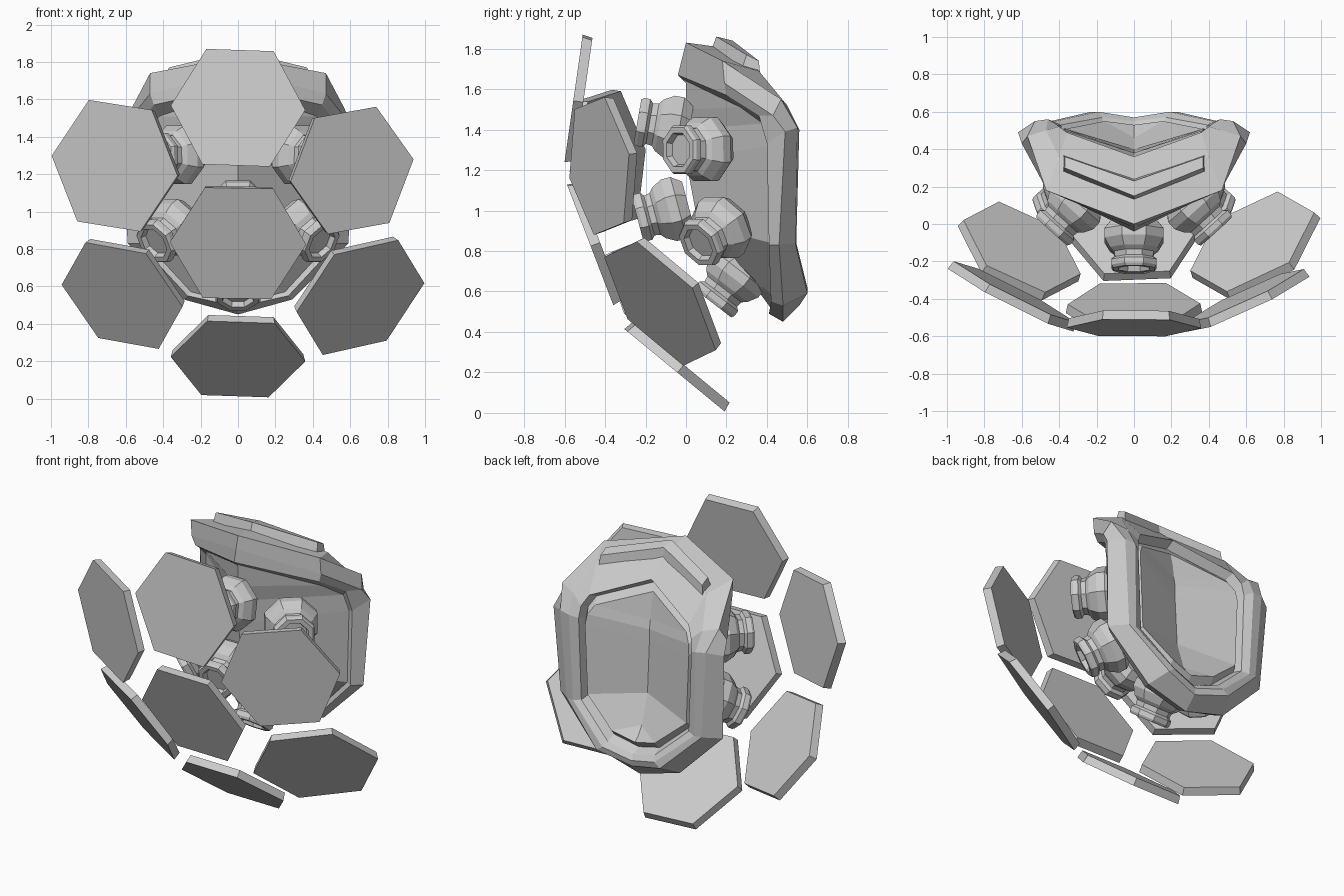
import bpy, bmesh, math
from mathutils import Vector

cube = bpy.data.objects.get("Cube")
if cube:
    bpy.data.objects.remove(cube)

grey = bpy.data.materials.new("plain_grey")
grey.use_nodes = True
GREY = (0.6, 0.6, 0.6, 1)
grey.diffuse_color = GREY
grey.node_tree.nodes["Principled BSDF"].inputs["Base Color"].default_value = GREY


def make_object(name, bm):
    """Clean up a bmesh and turn it into a flat shaded object."""
    bmesh.ops.remove_doubles(bm, verts=bm.verts, dist=0.001)
    bmesh.ops.recalc_face_normals(bm, faces=bm.faces)
    mesh = bpy.data.meshes.new(name)
    bm.to_mesh(mesh)
    bm.free()
    mesh.materials.append(grey)
    obj = bpy.data.objects.new(name, mesh)
    bpy.context.collection.objects.link(obj)
    return obj


def loft(bm, loops, closed):
    """Bridge equally long point loops with quads."""
    rows = [[bm.verts.new(p) for p in loop] for loop in loops]
    count = len(rows[0])
    for a, b in zip(rows, rows[1:]):
        for i in range(count if closed else count - 1):
            j = (i + 1) % count
            bm.faces.new((a[i], a[j], b[j], b[i]))
    return rows


def mirrored(bm):
    """Add the other half across x = 0."""
    geom = bm.verts[:] + bm.edges[:] + bm.faces[:]
    bmesh.ops.mirror(bm, geom=geom, axis='X', merge_dist=0.001)


def inset(loop, sx, sz, dy):
    """Shrink a loop towards the middle of the mask and slide it in depth."""
    return [(x * sx, y + dy, 1.1 + (z - 1.1) * sz) for x, y, z in loop]


# Mask shell: half loops running from the brow centre round to the chin
prow = [(0, 0, 1.63), (0, 0, 1.5), (0, 0, 1.4), (0, 0, 1.25),
        (0, .06, .93), (0, .3, .68), (0, .41, .53)]
face_edge = [(0, -.02, 1.65), (.42, .27, 1.51), (.5, .38, 1.43), (.52, .41, 1.32),
             (.5, .42, .84), (.25, .43, .57), (0, .42, .51)]
rim_front = [(0, -.04, 1.67), (.45, .2, 1.57), (.53, .36, 1.47), (.55, .4, 1.33),
             (.53, .41, .83), (.27, .42, .55), (0, .41, .49)]
rim_crease = [(0, -.02, 1.75), (.47, .19, 1.63), (.6, .43, 1.47), (.62, .49, 1.39),
              (.59, .46, .83), (.29, .48, .53), (0, .48, .45)]
rim_outer = [(0, 0, 1.83), (.47, .18, 1.74), (.57, .47, 1.55), (.53, .55, 1.41),
             (.49, .54, .84), (.23, .6, .59), (0, .56, .53)]
rim_back = [(0, .22, 1.8), (.4, .36, 1.69), (.47, .5, 1.52), (.46, .56, 1.4),
            (.44, .545, .84), (.19, .6, .62), (0, .57, .57)]
rim_lip = [(0, .36, 1.68), (.36, .49, 1.53), (.4, .52, 1.46), (.41, .53, 1.38),
           (.39, .53, .85), (.17, .57, .65), (0, .55, .6)]
# Shallow padded back panel that fills the opening
panel_fold = [(0, .36, 1.5), (0, .37, 1.42), (0, .38, 1.36), (0, .38, 1.28),
              (0, .4, .95), (0, .46, .76), (0, .5, .7)]

bm = bmesh.new()
loft(bm, [prow, face_edge, rim_front, rim_crease, rim_outer, rim_back, rim_lip,
          inset(rim_lip, .97, .94, -.06),
          inset(rim_lip, .92, .85, -.02),
          panel_fold], False)
mirrored(bm)
make_object("mask_shell", bm)

# Raised V-shaped crest on top of the brow
bm = bmesh.new()
crest_mid = [(0, .12, 1.78), (0, .15, 1.86), (0, .23, 1.84), (0, .25, 1.72)]
crest_end = [(.38, .27, 1.68), (.37, .3, 1.77), (.37, .36, 1.74), (.38, .37, 1.64)]
rows = loft(bm, [crest_mid, crest_end], True)
bm.faces.new(rows[1])
mirrored(bm)
make_object("brow_crest", bm)

# Eight-sided emitters: (radius, distance behind the tip)
EMITTER = [(.08, .03), (.09, 0), (.12, 0), (.13, .015), (.13, .045), (.11, .06),
           (.115, .09), (.14, .11), (.17, .16), (.17, .21), (.13, .26)]


def add_emitter(name, tip, axis):
    axis = Vector(axis).normalized()
    turn = axis.to_track_quat('Z', 'Y')
    bm = bmesh.new()
    loops = []
    for radius, back in EMITTER:
        angles = [math.tau * (k + .5) / 8 for k in range(8)]
        loops.append([Vector(tip) + turn @ Vector((radius * math.cos(a),
                                                   radius * math.sin(a), -back))
                      for a in angles])
    rows = loft(bm, loops, True)
    bm.faces.new(rows[0])
    bm.faces.new(rows[-1])
    make_object(name, bm)


add_emitter("emitter_brow", (0, -.24, 1.44), (0, -.98, .17))
add_emitter("emitter_mouth", (0, -.24, .96), (0, -.94, -.25))
add_emitter("emitter_chin", (0, .135, .54), (0, -.61, -.79))
for side, s in (("left", 1), ("right", -1)):
    add_emitter("emitter_upper_" + side, (s * .44, -.04, 1.3), (s * .67, -.74, -.02))
    add_emitter("emitter_lower_" + side, (s * .45, .06, .83), (s * .62, -.6, -.45))

# Floating hexagonal plates, tangent to one large sphere
CENTRE = Vector((0, .88, 1.35))
REACH = 1.45
THICK = .05


def add_plate(name, x, z, radius, roll, push=0):
    dx, dz = x - CENTRE.x, z - CENTRE.z
    n = Vector((dx, -math.sqrt(REACH ** 2 - dx * dx - dz * dz), dz)).normalized()
    u = Vector((1, 0, 0))
    u = (u - n * u.dot(n)).normalized()
    v = n.cross(u)
    bm = bmesh.new()
    loops = []
    for depth, scale in ((0, 1), (THICK, .97)):
        loop = []
        for k in range(6):
            a = math.radians(60 * k + roll)
            loop.append(CENTRE + n * (REACH + push - depth)
                        + (u * math.cos(a) + v * math.sin(a)) * radius * scale)
        loops.append(loop)
    rows = loft(bm, loops, True)
    for row in rows:
        bm.faces.new(row)
    make_object(name, bm)


add_plate("plate_top", 0, 1.555, .36, -2)
add_plate("plate_middle", 0, .83, .365, -1)
add_plate("plate_bottom", 0, .23, .36, -3, .025)
add_plate("plate_upper_left", .61, 1.22, .365, 7)
add_plate("plate_upper_right", -.66, 1.245, .38, -6)
add_plate("plate_lower_left", .655, .54, .385, -6)
add_plate("plate_lower_right", -.62, .55, .36, 7)
